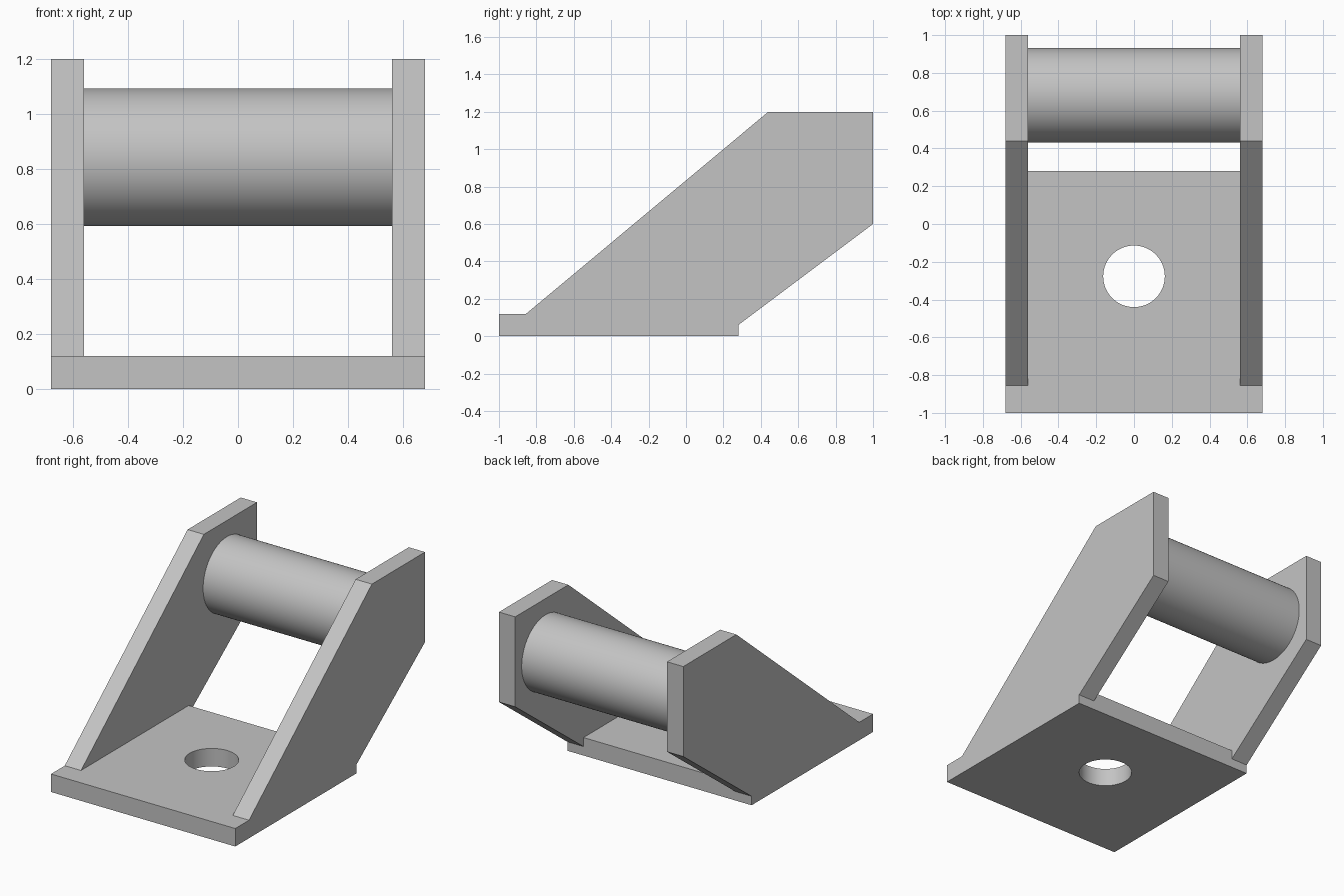
import bpy
import bmesh
from math import radians
from mathutils import Matrix

cube = bpy.data.objects.get("Cube")
if cube:
    bpy.data.objects.remove(cube, do_unlink=True)

HALF_WIDTH, PLATE, BASE_HEIGHT = 0.68, 0.12, 0.12
INNER = HALF_WIDTH - PLATE

grey = bpy.data.materials.new("plain_grey")
grey.use_nodes = True
colour = (0.55, 0.55, 0.55, 1)
grey.diffuse_color = colour
grey.node_tree.nodes["Principled BSDF"].inputs["Base Color"].default_value = colour


def finish(name, bm):
    """Turn a bmesh into a named grey object."""
    bmesh.ops.recalc_face_normals(bm, faces=bm.faces)
    mesh = bpy.data.meshes.new(name)
    bm.to_mesh(mesh)
    bm.free()
    mesh.materials.append(grey)
    obj = bpy.data.objects.new(name, mesh)
    bpy.context.collection.objects.link(obj)
    return obj


def extrude_profile(name, points, offset):
    """Fill a closed outline and extrude it by an offset."""
    bm = bmesh.new()
    face = bm.faces.new([bm.verts.new(p) for p in points])
    new = bmesh.ops.extrude_face_region(bm, geom=[face])["geom"]
    bmesh.ops.translate(bm, vec=offset,
                        verts=[v for v in new if isinstance(v, bmesh.types.BMVert)])
    return finish(name, bm)


def cylinder(name, radius, depth, centre, rotation=Matrix()):
    bm = bmesh.new()
    bmesh.ops.create_cone(bm, cap_ends=True, segments=96, radius1=radius,
                          radius2=radius, depth=depth,
                          matrix=Matrix.Translation(centre) @ rotation)
    return finish(name, bm)


def smooth(obj):
    bpy.ops.object.select_all(action="DESELECT")
    obj.select_set(True)
    bpy.context.view_layer.objects.active = obj
    bpy.ops.object.shade_smooth_by_angle(angle=radians(30))


# Base plate with a round mounting hole
front, back = -1.0, 0.28
base = extrude_profile("base_plate", [(-HALF_WIDTH, front, 0), (HALF_WIDTH, front, 0),
                                      (HALF_WIDTH, back, 0), (-HALF_WIDTH, back, 0)],
                       (0, 0, BASE_HEIGHT))
cutter = cylinder("hole_cutter", 0.163, 0.5, (0, -0.277, 0))
cutter.hide_render = True
hole = base.modifiers.new("mounting_hole", "BOOLEAN")
hole.operation = "DIFFERENCE"
hole.solver = "EXACT"
hole.object = cutter
bpy.context.view_layer.objects.active = base
bpy.ops.object.modifier_apply(modifier=hole.name)
bpy.data.objects.remove(cutter, do_unlink=True)
smooth(base)

# Slanted side plates, hooked over the rear edge of the base
side_outline = [(-0.855, BASE_HEIGHT), (back, BASE_HEIGHT), (back, 0.06),
                (1, 0.6), (1, 1.2), (0.44, 1.2)]
for name, x in (("left_side_plate", INNER), ("right_side_plate", -HALF_WIDTH)):
    extrude_profile(name, [(x, y, z) for y, z in side_outline], (PLATE, 0, 0))

# Cross roller between the side plates
smooth(cylinder("cross_roller", 0.25, 2 * INNER, (0, 0.682, 0.842),
                Matrix.Rotation(radians(90), 4, "Y")))
